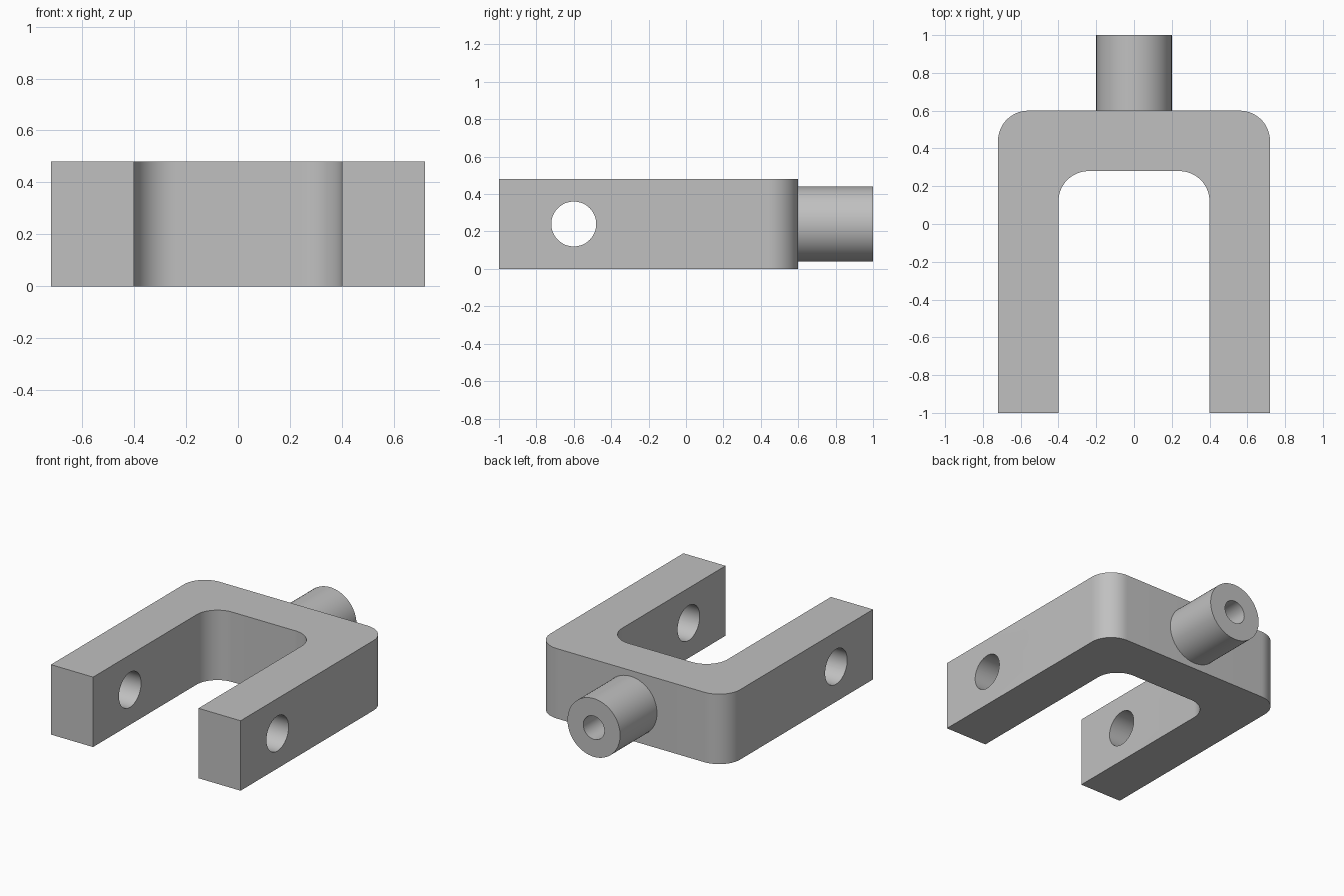
import bpy, bmesh
from math import cos, sin, pi, radians
from mathutils import Matrix, Vector

cube = bpy.data.objects.get("Cube")
if cube:
    bpy.data.objects.remove(cube, do_unlink=True)

HEIGHT = 0.48
MID = HEIGHT / 2
FILLET = 0.16

steel = bpy.data.materials.new("plain grey metal")
steel.use_nodes = True
GREY = (0.53, 0.53, 0.53, 1)
steel.diffuse_color = GREY
steel.node_tree.nodes["Principled BSDF"].inputs["Base Color"].default_value = GREY


def add_object(name, bm):
    bmesh.ops.recalc_face_normals(bm, faces=bm.faces[:])
    mesh = bpy.data.meshes.new(name)
    bm.to_mesh(mesh)
    bm.free()
    mesh.materials.append(steel)
    obj = bpy.data.objects.new(name, mesh)
    bpy.context.collection.objects.link(obj)
    return obj


def smooth(obj):
    bpy.ops.object.select_all(action="DESELECT")
    obj.select_set(True)
    bpy.context.view_layer.objects.active = obj
    bpy.ops.object.shade_smooth_by_angle(angle=radians(30))


def corner(half_width, y, steps=16):
    """Rounded right-hand corner, running from the side to the back."""
    cx, cy = half_width - FILLET, y - FILLET
    return [(cx + FILLET * cos(a), cy + FILLET * sin(a))
            for a in (i * pi / 2 / steps for i in range(steps + 1))]


def arch(half_width, y):
    """Rounded arch from the right tip round to the left tip."""
    right = [(half_width, -1)] + corner(half_width, y)
    return right + [(-px, py) for px, py in reversed(right)]


# Fork: U-shaped outline extruded upward
bm = bmesh.new()
outline = arch(0.72, 0.6) + arch(0.4, 0.28)[::-1]
base = bm.faces.new([bm.verts.new((x, y, 0)) for x, y in outline])
top = bmesh.ops.extrude_face_region(bm, geom=[base], use_keep_orig=True)
bmesh.ops.translate(bm, vec=(0, 0, HEIGHT),
                    verts=[v for v in top["geom"] if isinstance(v, bmesh.types.BMVert)])
fork = add_object("fork", bm)

# Cross pin hole through both arms
bm = bmesh.new()
bmesh.ops.create_cone(bm, cap_ends=True, segments=64, radius1=0.12, radius2=0.12, depth=2,
                      matrix=Matrix.Translation((0, -0.6, MID)) @ Matrix.Rotation(pi / 2, 4, "Y"))
cutter = add_object("pin_hole_cutter", bm)
cutter.hide_render = True
cut = fork.modifiers.new("pin hole", "BOOLEAN")
cut.operation = "DIFFERENCE"
cut.solver = "EXACT"
cut.object = cutter
bpy.context.view_layer.objects.active = fork
bpy.ops.object.modifier_apply(modifier=cut.name)
bpy.data.objects.remove(cutter, do_unlink=True)
smooth(fork)

# Shank: turned profile with a bore that ends at the fork
bm = bmesh.new()
profile = [bm.verts.new((r, y, MID)) for r, y in ((0.2, 0.6), (0.2, 1), (0.08, 1), (0.08, 0.6))]
edges = [bm.edges.new(pair) for pair in zip(profile, profile[1:])]
bmesh.ops.spin(bm, geom=profile + edges, cent=Vector((0, 0, MID)), axis=(0, 1, 0),
               angle=2 * pi, steps=64, use_merge=True)
bmesh.ops.remove_doubles(bm, verts=bm.verts[:], dist=0.0001)
shank = add_object("shank", bm)
smooth(shank)
